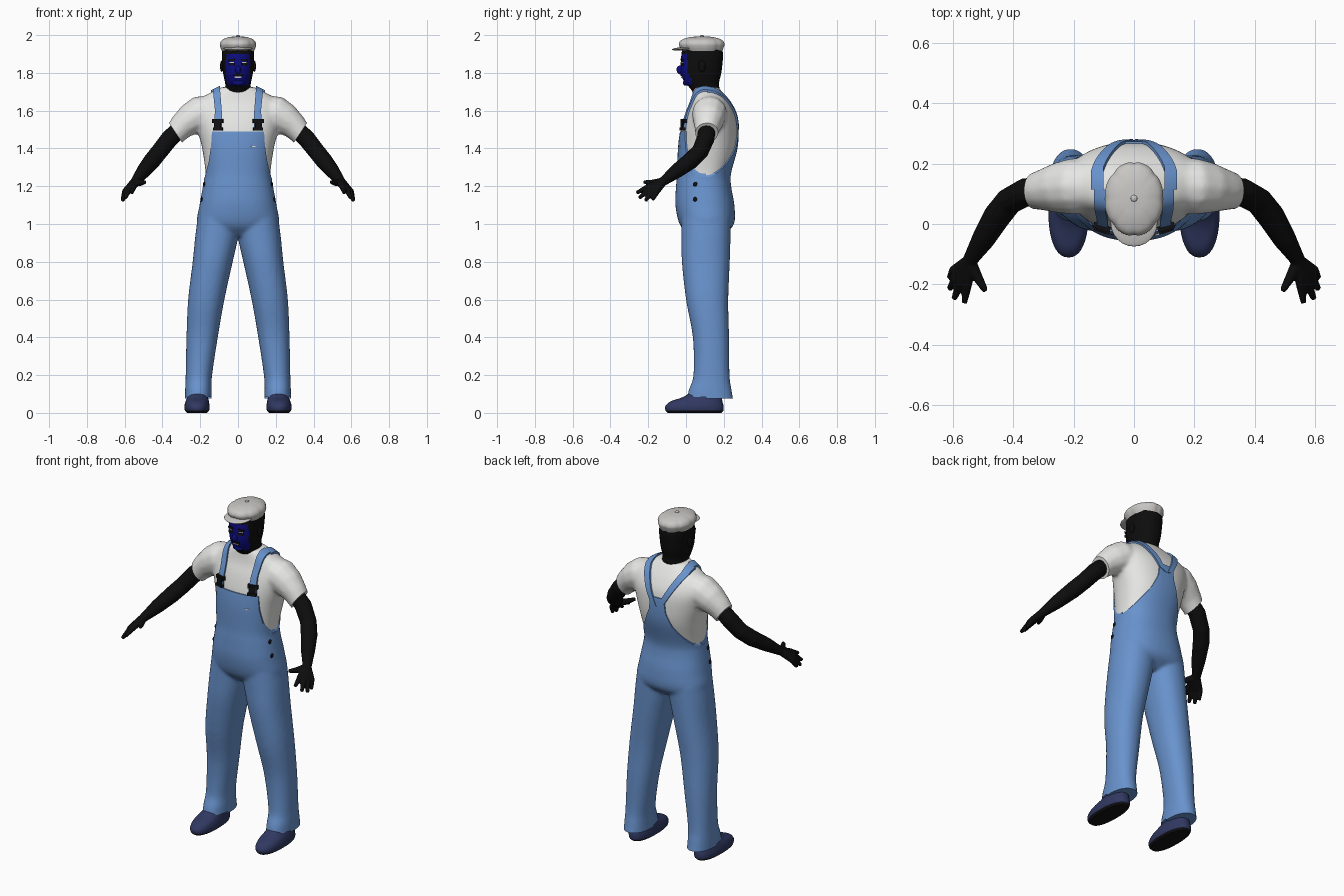
import bpy, bmesh, math
from mathutils import Vector

if "Cube" in bpy.data.objects:
    bpy.data.objects.remove(bpy.data.objects["Cube"])

def mat(name, r, g, b):
    m = bpy.data.materials.new(name)
    m.diffuse_color = (r, g, b, 1)
    m.use_nodes = True
    m.node_tree.nodes["Principled BSDF"].inputs["Base Color"].default_value = m.diffuse_color
    return m

DENIM = mat("denim", 0.14, 0.29, 0.61)
SHIRT = mat("shirt_white", 0.80, 0.80, 0.79)
CAP = mat("cap_grey", 0.58, 0.57, 0.55)
SKIN = mat("skin_black", 0.004, 0.004, 0.004)
FACE = mat("face_blue", 0.004, 0.004, 0.22)
SHOE = mat("shoe_navy", 0.03, 0.04, 0.12)
BLACK = mat("dark_plastic", 0.006, 0.006, 0.008)

def finish(ob, m, angle=40):
    ob.data.materials.clear()
    ob.data.materials.append(m)
    for p in ob.data.polygons:
        p.material_index = 0
    bpy.ops.object.select_all(action='DESELECT')
    ob.select_set(True)
    bpy.context.view_layer.objects.active = ob
    bpy.ops.object.shade_smooth_by_angle(angle=math.radians(angle))
    return ob

def from_bmesh(name, bm):
    bmesh.ops.recalc_face_normals(bm, faces=bm.faces[:])
    me = bpy.data.meshes.new(name)
    bm.to_mesh(me)
    bm.free()
    ob = bpy.data.objects.new(name, me)
    bpy.context.collection.objects.link(ob)
    return ob

def bake(ob):
    """Replace an object by a mesh with its modifiers applied."""
    dg = bpy.context.evaluated_depsgraph_get()
    me = bpy.data.meshes.new_from_object(ob.evaluated_get(dg))
    new = bpy.data.objects.new(ob.name, me)
    name = ob.name
    bpy.data.objects.remove(ob)
    bpy.context.collection.objects.link(new)
    new.name = name
    return new

def loft(name, rings, n=40, power=2.0, steps=5, lobes=0.0):
    """Closed skin over (z, cx, cy, rx, ry) sections, splined between them."""
    pts = [Vector(r) for r in rings]
    dense = []
    for i in range(len(pts) - 1):
        a, b = pts[i], pts[i + 1]
        ta = (b - pts[i - 1]) / 2 if i else b - a
        tb = (pts[i + 2] - a) / 2 if i + 2 < len(pts) else b - a
        for k in range(steps):
            t = k / steps
            dense.append(a * (2*t**3 - 3*t*t + 1) + ta * (t**3 - 2*t*t + t)
                         + b * (3*t*t - 2*t**3) + tb * (t**3 - t*t))
    dense.append(pts[-1])
    bm = bmesh.new()
    prev = None
    for z, cx, cy, rx, ry in dense:
        row = []
        for k in range(n):
            a = math.tau * k / n
            c, s = math.cos(a), math.sin(a)
            f = 1 - lobes * abs(math.cos(4 * a)) ** 10
            row.append(bm.verts.new((
                cx + f * rx * math.copysign(abs(c) ** (2 / power), c),
                cy + f * ry * math.copysign(abs(s) ** (2 / power), s), z)))
        if prev:
            for k in range(n):
                bm.faces.new((prev[k], prev[(k+1) % n], row[(k+1) % n], row[k]))
        else:
            bm.faces.new(row)
        prev = row
    bm.faces.new(prev)
    return from_bmesh(name, bm)

def tube(name, path):
    """Tapered tube through (x, y, z, radius) points."""
    cu = bpy.data.curves.new(name, 'CURVE')
    cu.dimensions, cu.bevel_depth, cu.bevel_resolution = '3D', 1, 4
    cu.use_fill_caps = True
    sp = cu.splines.new('POLY')
    sp.points.add(len(path) - 1)
    for p, (x, y, z, r) in zip(sp.points, path):
        p.co, p.radius = (x, y, z, 1), r
    ob = bpy.data.objects.new(name, cu)
    bpy.context.collection.objects.link(ob)
    return bake(ob)

def fuse(name, obs, voxel, smooth):
    bm = bmesh.new()
    for o in obs:
        bm.from_mesh(o.data)
        bpy.data.objects.remove(o)
    ob = from_bmesh(name, bm)
    m = ob.modifiers.new("remesh", 'REMESH')
    m.mode, m.voxel_size = 'VOXEL', voxel
    m = ob.modifiers.new("smooth", 'SMOOTH')
    m.factor, m.iterations = 0.5, smooth
    return bake(ob)

def cut(name, src, outline, y0, y1, grow, m):
    """Part of the body, puffed out by grow, lying inside an x-z outline."""
    bm = bmesh.new()
    f = bm.faces.new([bm.verts.new((x, y0, z)) for x, z in outline])
    ext = bmesh.ops.extrude_face_region(bm, geom=[f])['geom']
    bmesh.ops.translate(bm, vec=(0, y1 - y0, 0),
                        verts=[v for v in ext if isinstance(v, bmesh.types.BMVert)])
    cutter = from_bmesh("cutter", bm)
    ob = bpy.data.objects.new(name, src.data.copy())
    bpy.context.collection.objects.link(ob)
    if grow:
        d = ob.modifiers.new("grow", 'DISPLACE')
        d.strength, d.mid_level = grow, 0
    b = ob.modifiers.new("cut", 'BOOLEAN')
    b.operation, b.solver, b.object = 'INTERSECT', 'EXACT', cutter
    ob = bake(ob)
    bpy.data.objects.remove(cutter)
    return finish(ob, m)

def both(half):
    return half + [(-x, z) for x, z in reversed(half)]

def ball(name, loc, scale, m, rot=(0, 0, 0)):
    bpy.ops.mesh.primitive_uv_sphere_add(segments=24, ring_count=14, location=loc, rotation=rot)
    ob = bpy.context.object
    ob.name, ob.scale = name, scale
    return finish(ob, m)

def box(name, loc, size, m, rot=(0, 0, 0)):
    bpy.ops.mesh.primitive_cube_add(size=1, location=loc, rotation=rot)
    ob = bpy.context.object
    ob.name, ob.scale = name, size
    return finish(ob, m)

def front_y(ob, x, z):
    hit, p, _, _ = ob.ray_cast(Vector((x, -1, z)), Vector((0, 1, 0)))
    return p.y if hit else 0

# Clothed body used as the base for all garments
parts = [loft("torso", [
    (0.94, 0, .105, .15, .08), (1.0, 0, .110, .210, .138), (1.1, 0, .100, .198, .150),
    (1.2, 0, .093, .180, .140), (1.27, 0, .096, .172, .137), (1.4, 0, .115, .190, .152),
    (1.5, 0, .124, .215, .148), (1.58, 0, .130, .232, .132), (1.64, 0, .128, .222, .106),
    (1.685, 0, .118, .165, .085), (1.725, 0, .105, .088, .066)], power=2.3)]
for s in (1, -1):
    parts.append(loft("leg", [
        (.04, s*.21, .127, .066, .122), (.12, s*.21, .128, .064, .108),
        (.2, s*.207, .135, .064, .090), (.4, s*.190, .132, .077, .090),
        (.6, s*.168, .112, .090, .106), (.8, s*.134, .105, .100, .121),
        (.93, s*.113, .106, .108, .124), (1.03, s*.100, .107, .108, .125)], power=2.2))
    parts.append(tube("sleeve", [
        (s*.14, .125, 1.60, .085), (s*.20, .125, 1.585, .095), (s*.25, .120, 1.555, .086),
        (s*.30, .113, 1.515, .070), (s*.335, .108, 1.475, .060), (s*.38, .10, 1.42, .058)]))
body = fuse("body", parts, 0.010, 8)

# Shirt with cut cuffs
cut("shirt", body, both([(.24, 1.15), (.24, 1.40), (.285, 1.415), (.372, 1.545), (.38, 1.8)]),
    -.5, .6, 0, SHIRT)

# Dungarees, front and back halves
cut("overalls_front", body, both([(.5, .085), (.5, 1.245), (.176, 1.25), (.155, 1.33),
    (.143, 1.41), (.138, 1.49)]), -.4, .105, .006, DENIM)
cut("overalls_back", body, both([(.5, .075), (.5, 1.245), (.176, 1.25), (.145, 1.30),
    (.090, 1.39), (.055, 1.47), (.045, 1.55)]), .105, .5, .006, DENIM)

for s in (1, -1):
    # Straps over the shoulders, with buckles and side buttons
    cut("strap_front", body, [(s*.085, 1.50), (s*.128, 1.50), (s*.122, 1.60), (s*.142, 1.80),
        (s*.102, 1.80), (s*.086, 1.60)], -.4, .115, .010, DENIM)
    cut("strap_back", body, [(s*.003, 1.50), (s*.045, 1.52), (s*.142, 1.69), (s*.142, 1.80),
        (s*.102, 1.80), (s*.102, 1.70)], .115, .5, .010, DENIM)
    for z, w, h in ((1.545, .058, .022), (1.522, .034, .05), (1.502, .05, .016)):
        x = s * .107
        box("buckle", (x, front_y(body, x, z) - .010, z), (w, .018, h), BLACK, (0, 0, s*.3))
    for z in (1.21, 1.13):
        hit, p, nrm, _ = body.ray_cast(Vector((s, .05, z)), Vector((-s, 0, 0)))
        ball("side_button", p + nrm * .007, (.006, .012, .012), BLACK)

    # Arm and hand
    w = (s*.547, -.125, 1.222, .024)
    bits = [tube("arm", [(s*.30, .112, 1.51, .045), (s*.36, .105, 1.455, .048),
        (s*.415, .075, 1.385, .046), (s*.455, .025, 1.335, .046), (s*.50, -.05, 1.28, .039), w])]
    for k, t in (((.553, -.198, 1.197), (.563, -.262, 1.165)),
                 ((.575, -.195, 1.185), (.597, -.248, 1.137)),
                 ((.590, -.180, 1.175), (.612, -.215, 1.122)),
                 ((.598, -.155, 1.172), (.612, -.178, 1.128)),
                 ((.517, -.180, 1.218), (.492, -.223, 1.222))):
        bits.append(tube("finger", [w, (s*k[0], k[1], k[2], .017), (s*t[0], t[1], t[2], .010)]))
    finish(fuse("arm", bits, .005, 3), SKIN)

    # Shoe with dark sole
    shoe = finish(loft("shoe", [
        (0, s*.217, .045, .052, .142), (.012, s*.217, .045, .064, .153), (.035, s*.217, .045, .067, .154),
        (.06, s*.216, .055, .062, .138), (.085, s*.213, .088, .054, .102),
        (.12, s*.21, .115, .045, .075)], power=2.3), SHOE)
    shoe.data.materials.append(BLACK)
    for p in shoe.data.polygons:
        p.material_index = int(p.center.z < .013)

# Head and neck, with the face marked out by position
head = finish(loft("head", [
    (1.64, 0, .112, .090, .070), (1.69, 0, .108, .080, .070), (1.725, 0, .096, .068, .080),
    (1.75, 0, .083, .069, .092), (1.80, 0, .080, .079, .107), (1.85, 0, .083, .083, .110),
    (1.90, 0, .086, .085, .110), (1.95, 0, .086, .08, .10)], n=64, power=2.2, steps=8), SKIN)
head.data.materials.append(FACE)
for p in head.data.polygons:
    c = p.center
    if 1.735 < c.z < 1.90 and c.y < .03 and abs(c.x) < .064:
        p.material_index = 1
ball("nose", (0, -.030, 1.815), (.015, .020, .024), FACE, (.25, 0, 0))
ball("chin", (0, -.002, 1.748), (.032, .014, .016), FACE)

def plate(name, x, z, w, h, m, tilt=0):
    box(name, (x, front_y(head, x, z) - .001, z), (w, .008, h), m, (0, tilt, x * 7))

plate("moustache", 0, 1.789, .052, .010, BLACK)
plate("lips", 0, 1.777, .036, .006, CAP)
for s in (1, -1):
    ball("ear", (s*.086, .085, 1.835), (.009, .018, .030), SKIN)
    plate("brow", s*.034, 1.868, .036, .010, BLACK, s*.12)
    plate("eye_socket", s*.033, 1.845, .028, .014, BLACK)
    plate("eyelid", s*.033, 1.855, .026, .003, CAP)

# Flat cap: panelled crown, peak and button
finish(loft("cap_crown", [
    (1.915, 0, .086, .086, .108), (1.935, 0, .084, .095, .118), (1.955, 0, .083, .098, .123),
    (1.975, 0, .083, .085, .108), (1.989, 0, .084, .050, .064), (1.994, 0, .085, .008, .010)],
    n=64, lobes=.035), CAP, 60)
ball("cap_peak", (0, .005, 1.930), (.078, .080, .010), CAP, (.08, 0, 0))
ball("cap_button", (0, .085, 1.994), (.011, .011, .006), CAP)

# Small bib tab
box("bib_tab", (.08, front_y(body, .08, 1.41) - .007, 1.41), (.022, .006, .006), SHIRT, (0, 0, .3))
bpy.data.objects.remove(body)
